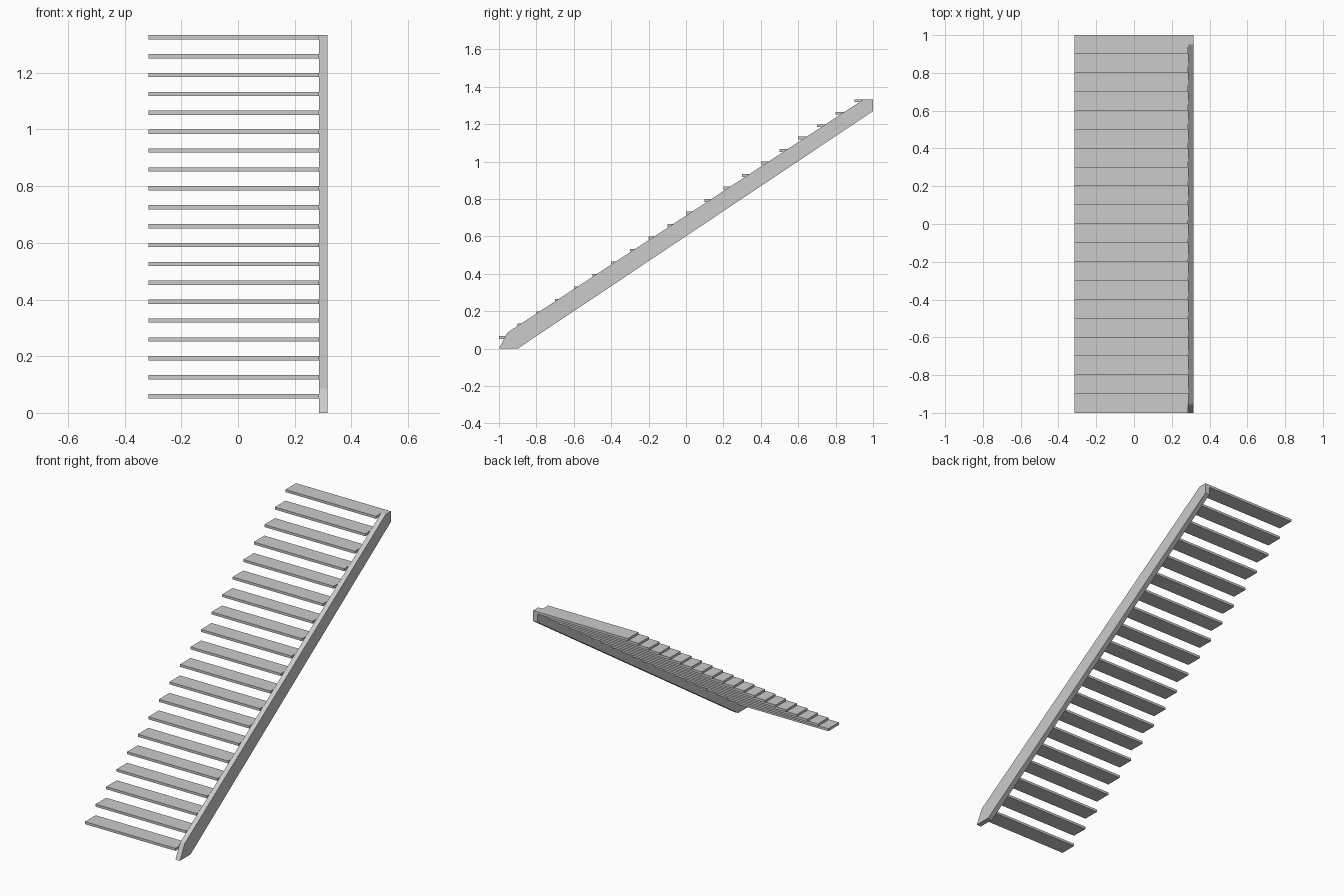
import bpy, bmesh

if "Cube" in bpy.data.objects:
    bpy.data.objects.remove(bpy.data.objects["Cube"])

STEPS, RUN, RISE, THICK = 20, 0.1, 1.333 / 20, 0.015
X_LEFT, X_INNER, X_RIGHT = -0.315, 0.285, 0.315


def extrude_x(name, profile, x0, x1):
    """Extrude a closed (y, z) outline from x0 to x1."""
    bm = bmesh.new()
    face = bm.faces.new([bm.verts.new((x0, y, z)) for y, z in profile])
    res = bmesh.ops.extrude_face_region(bm, geom=[face])
    moved = [v for v in res["geom"] if isinstance(v, bmesh.types.BMVert)]
    bmesh.ops.translate(bm, verts=moved, vec=(x1 - x0, 0, 0))
    bmesh.ops.recalc_face_normals(bm, faces=bm.faces)
    mesh = bpy.data.meshes.new(name)
    bm.to_mesh(mesh)
    bm.free()
    obj = bpy.data.objects.new(name, mesh)
    bpy.context.collection.objects.link(obj)
    return obj


# Side stringer: sloping board with a cut foot and a squared top end
extrude_x("stringer", [(-1, 0), (-0.9, 0), (1, 1.27), (1, 1.333),
                       (0.95, 1.333), (-0.955, 0.086)], X_INNER, X_RIGHT)

# Flat treads carried by the stringer
for i in range(STEPS):
    y, top = -1 + i * RUN, (i + 1) * RISE
    extrude_x(f"tread_{i + 1:02d}", [(y, top - THICK), (y + RUN, top - THICK),
                                     (y + RUN, top), (y, top)], X_LEFT, X_INNER)
